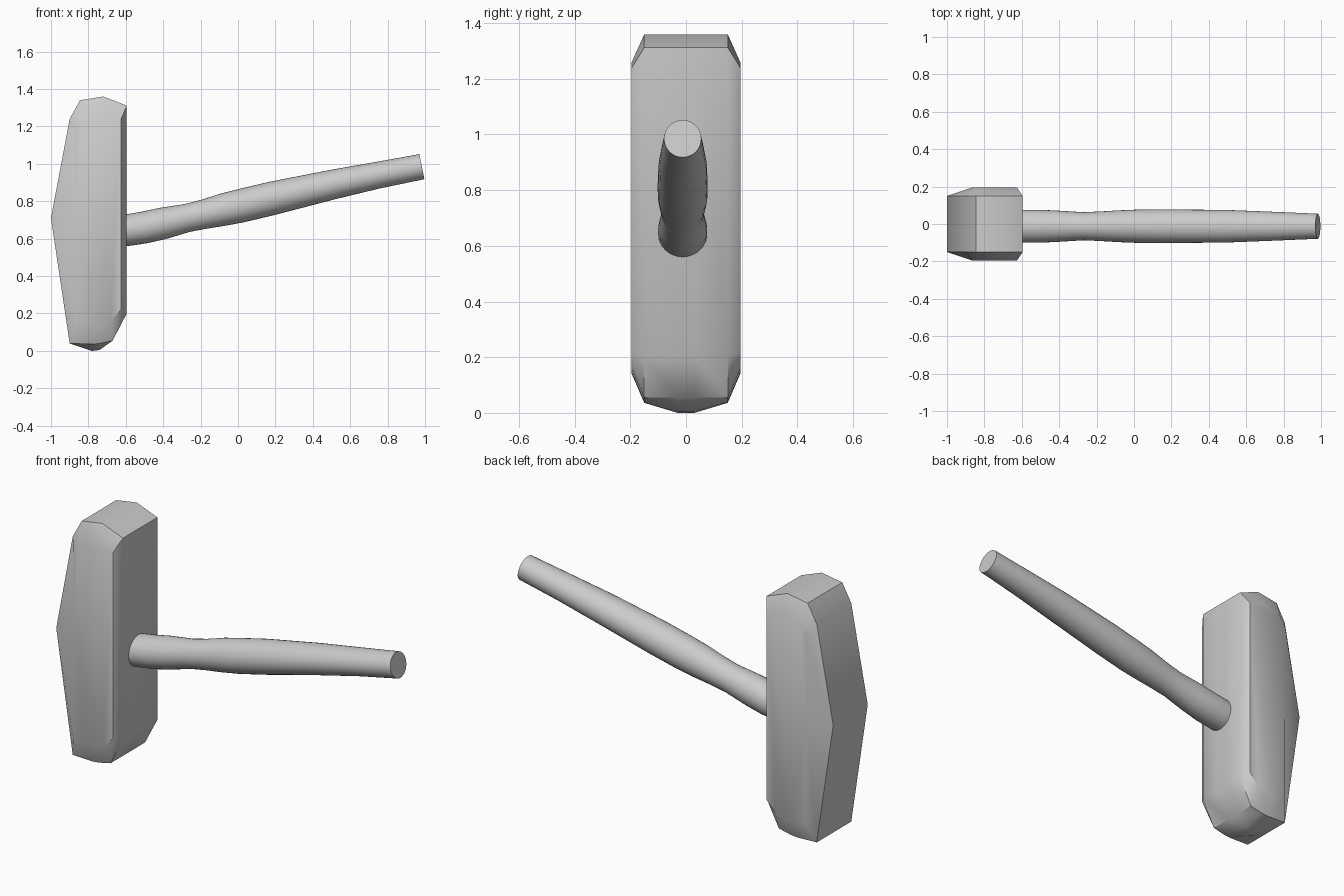
import bpy, bmesh, math

if "Cube" in bpy.data.objects:
    bpy.data.objects.remove(bpy.data.objects["Cube"])


def loft(name, rings, angle):
    """Skin closed rings of points and cap both ends."""
    bm = bmesh.new()
    loops = [[bm.verts.new(p) for p in ring] for ring in rings]
    n = len(loops[0])
    for a, b in zip(loops, loops[1:]):
        for i in range(n):
            j = (i + 1) % n
            bm.faces.new((a[i], a[j], b[j], b[i]))
    bm.faces.new(loops[0])
    bm.faces.new(loops[-1])
    bmesh.ops.recalc_face_normals(bm, faces=bm.faces)
    mesh = bpy.data.meshes.new(name)
    bm.to_mesh(mesh)
    bm.free()
    ob = bpy.data.objects.new(name, mesh)
    bpy.context.collection.objects.link(ob)
    bpy.context.view_layer.objects.active = ob
    ob.select_set(True)
    bpy.ops.object.shade_smooth_by_angle(angle=math.radians(angle))
    ob.select_set(False)
    return ob


# Head: front outlines at the middle, the chamfer edge and the side face
middle = [(-1, .71), (-.9, 1.24), (-.845, 1.34), (-.72, 1.36), (-.595, 1.312),
          (-.595, .2), (-.67, .055), (-.74, .005), (-.78, 0), (-.9, .04)]
edge = [(-1, .71), (-.9, 1.24), (-.845, 1.34), (-.72, 1.36), (-.595, 1.312),
        (-.595, .2), (-.67, .055), (-.74, .04), (-.78, .036), (-.9, .04)]
side = [(-.865, .71), (-.865, 1.18), (-.83, 1.24), (-.72, 1.26), (-.625, 1.24),
        (-.625, .22), (-.68, .16), (-.74, .145), (-.78, .14), (-.865, .15)]
layers = [(-.195, side), (-.15, edge), (-.03, middle),
          (.03, middle), (.15, edge), (.195, side)]
loft("hammer_head", [[(x, y, z) for x, z in o] for y, o in layers], 35)

# Handle: x, centre z, half height, half width of each oval section
sections = [(-.965, .62, .08, .088), (-.75, .627, .082, .088),
            (-.595, .645, .083, .088), (-.5, .66, .084, .088),
            (-.4, .682, .083, .083), (-.27, .711, .074, .075),
            (-.18, .731, .077, .079), (-.08, .755, .085, .085),
            (.02, .777, .088, .089), (.18, .815, .088, .09),
            (.5, .888, .078, .087), (.75, .94, .07, .077),
            (.983, .985, .067, .067)]
N = 32
rings = []
for x, z, h, w in sections:
    lean = .2 if x > -.6 else .05
    rings.append([(x - lean * h * math.sin(t), -.012 + w * math.cos(t), z + h * math.sin(t))
                  for t in (2 * math.pi * i / N for i in range(N))])
loft("handle", rings, 40)
